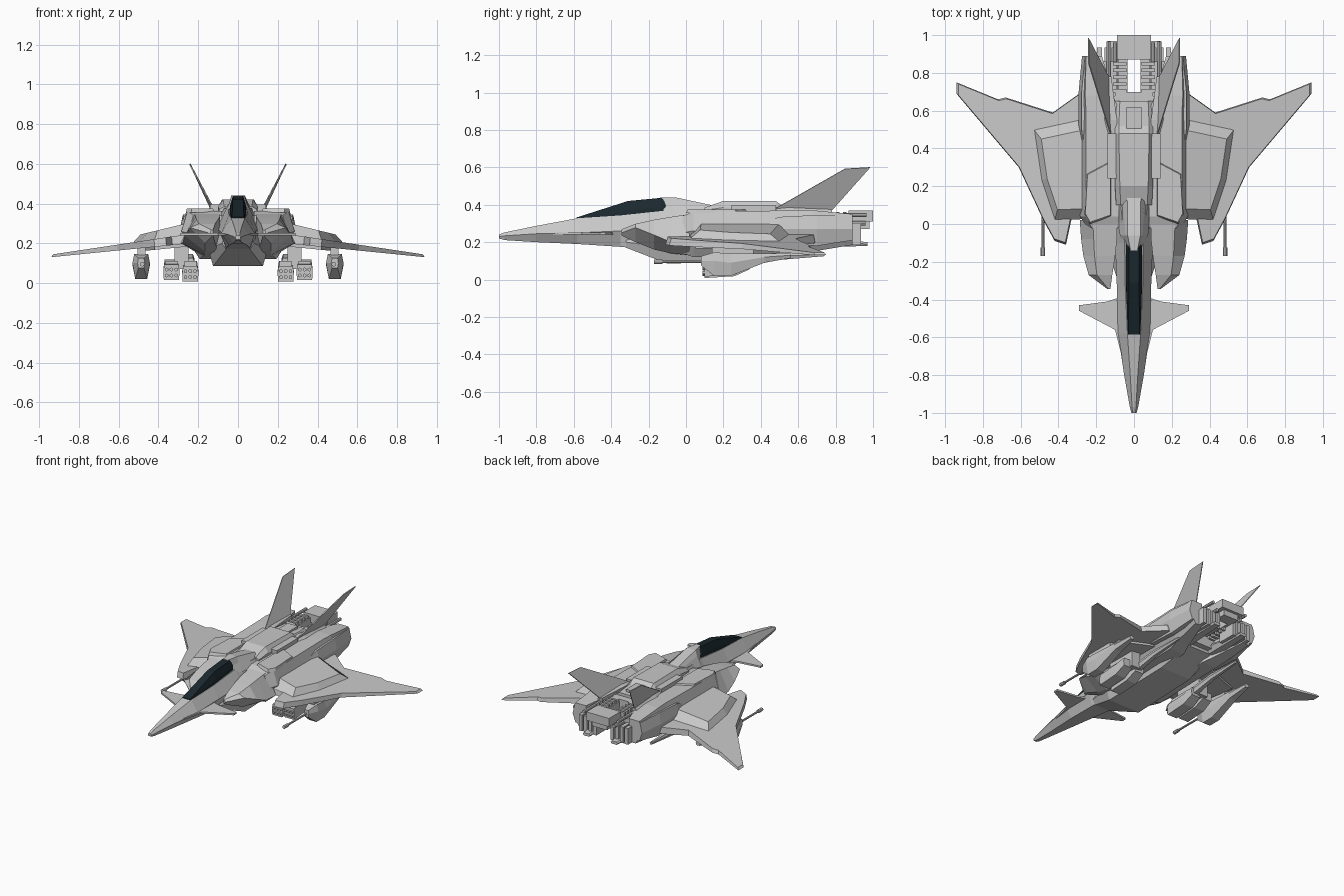
import bpy
import bmesh
import math
from mathutils import Matrix, Vector

default_cube = bpy.data.objects.get("Cube")
if default_cube:
    bpy.data.objects.remove(default_cube, do_unlink=True)


def make_material(name, colour):
    material = bpy.data.materials.new(name)
    material.use_nodes = True
    material.diffuse_color = colour
    shader = material.node_tree.nodes["Principled BSDF"]
    shader.inputs["Base Color"].default_value = colour
    shader.inputs["Roughness"].default_value = 0.6
    return material


HULL_GREY = make_material("hull grey", (0.58, 0.58, 0.58, 1))
CANOPY_GLASS = make_material("dark canopy glass", (0.011, 0.022, 0.028, 1))


def finish(name, bm, mirror=False, material=HULL_GREY):
    """Turn a bmesh into a flat shaded object, optionally mirrored over x."""
    bmesh.ops.recalc_face_normals(bm, faces=bm.faces)
    mesh = bpy.data.meshes.new(name)
    bm.to_mesh(mesh)
    bm.free()
    mesh.materials.append(material)
    part = bpy.data.objects.new(name, mesh)
    bpy.context.scene.collection.objects.link(part)
    if mirror:
        modifier = part.modifiers.new("mirror", 'MIRROR')
        modifier.use_mirror_merge = False
    return part


def loft(name, rings, mirror=False, material=HULL_GREY):
    """Skin a list of equal sized point rings and cap both ends."""
    bm = bmesh.new()
    loops = [[bm.verts.new(point) for point in ring] for ring in rings]
    for near, far in zip(loops, loops[1:]):
        for i in range(len(near)):
            j = (i + 1) % len(near)
            bm.faces.new((near[i], near[j], far[j], far[i]))
    bm.faces.new(loops[0])
    bm.faces.new(loops[-1])
    return finish(name, bm, mirror, material)


def hex_body(name, rows, centre=0.0, mirror=False, material=HULL_GREY):
    """Rows hold y, then height and half width of the top, middle and bottom."""
    rings = []
    for y, top, top_w, mid, mid_w, low, low_w in rows:
        half = [(top_w, top), (mid_w, mid), (low_w, low)]
        ring = [(centre + x, y, z) for x, z in half]
        ring += [(centre - x, y, z) for x, z in reversed(half)]
        rings.append(ring)
    return loft(name, rings, mirror, material)


def side_body(name, rows, top_cut, low_cut):
    """Mirrored bodies; rows hold y, inner x, outer x, low, middle, top z."""
    rings = []
    for y, inner, outer, low, mid, top in rows:
        width = outer - inner
        rings.append([(inner, y, low), (outer - width * low_cut, y, low),
                      (outer, y, mid), (outer - width * top_cut, y, top),
                      (inner, y, top)])
    return loft(name, rings, True)


def slab(name, outline, low, high, shrink=1.0):
    """Mirrored plan outline between two height functions of x."""
    cx = sum(p[0] for p in outline) / len(outline)
    cy = sum(p[1] for p in outline) / len(outline)
    upper = [(cx + (x - cx) * shrink, cy + (y - cy) * shrink) for x, y in outline]
    return loft(name, [[(x, y, low(x)) for x, y in outline],
                       [(x, y, high(x)) for x, y in upper]], True)


def box(name, xs, ys, zs, mirror=True):
    rings = [[(xs[0], y, zs[0]), (xs[1], y, zs[0]),
              (xs[1], y, zs[1]), (xs[0], y, zs[1])] for y in ys]
    return loft(name, rings, mirror)


def rod(name, x, z, start, end, radius, sides=8):
    bm = bmesh.new()
    place = Matrix.Translation((x, (start + end) / 2, z))
    bmesh.ops.create_cone(bm, cap_ends=True, segments=sides, radius1=radius,
                          radius2=radius, depth=end - start,
                          matrix=place @ Matrix.Rotation(math.pi / 2, 4, 'X'))
    return finish(name, bm, True)


# Central fuselage: needle nose, cockpit section, dorsal deck and keel
hex_body("nose_fuselage", [
    (-1, .24, .008, .23, .014, .22, .01),
    (-.97, .252, .01, .234, .022, .211, .012),
    (-.8, .287, .02, .245, .052, .2, .025),
    (-.58, .328, .035, .25, .085, .19, .045),
    (-.35, .343, .046, .26, .09, .175, .06),
    (-.1, .37, .05, .27, .1, .15, .08),
    (.2, .38, .08, .28, .11, .15, .08)])
hex_body("canopy", [
    (-.585, .332, .03, .328, .034, .31, .034),
    (-.31, .42, .026, .37, .04, .33, .045),
    (-.13, .437, .026, .39, .04, .35, .045),
    (-.1, .4, .03, .38, .04, .355, .045)], material=CANOPY_GLASS)
hex_body("canopy_fairing", [
    (-.14, .439, .018, .39, .03, .34, .04),
    (-.06, .44, .034, .4, .045, .34, .075),
    (.15, .395, .036, .385, .06, .34, .09)])
hex_body("dorsal_deck", [
    (.1, .385, .07, .37, .095, .25, .1),
    (.2, .42, .075, .385, .1, .25, .1),
    (.48, .42, .08, .385, .1, .25, .1),
    (.52, .39, .08, .38, .1, .25, .1),
    (.65, .38, .075, .35, .11, .22, .1)])
hex_body("keel", [
    (-.32, .25, .06, .2, .08, .17, .06),
    (-.1, .25, .1, .17, .15, .085, .125),
    (.42, .25, .1, .17, .15, .1, .12),
    (.66, .25, .1, .2, .13, .17, .09)])
box("deck_shoulder", (.08, .14), (.24, .48), (.32, .395))
box("deck_spine_plate", (-.04, .04), (.5, .62), (.36, .4), mirror=False)

# Air intakes with raked mouths, and engine nacelles beside the fuselage
side_body("intake", [
    (-.345, .125, .14, .235, .25, .268),
    (-.27, .115, .24, .2, .278, .298),
    (-.17, .1, .268, .16, .238, .32),
    (-.08, .09, .28, .14, .2, .335),
    (.02, .09, .287, .13, .2, .35)], .35, .6)
side_body("nacelle", [
    (-.02, .08, .25, .14, .25, .34),
    (.04, .08, .285, .12, .26, .362),
    (.6, .08, .285, .135, .26, .37),
    (.68, .11, .285, .15, .26, .37),
    (.89, .17, .268, .185, .26, .35)], .15, .45)
side_body("nacelle_side_fairing", [
    (.36, .24, .27, .23, .26, .29),
    (.5, .24, .293, .19, .27, .335),
    (.7, .24, .293, .18, .27, .345),
    (.89, .22, .275, .21, .27, .34)], .3, .4)
slab("nacelle_top_plate", [(.12, .34), (.25, .27), (.262, .05), (.235, .0), (.12, .04)],
     lambda x: .355, lambda x: .375, .93)

# Wings with bevelled edges and raised root pads
slab("wing", [(.2, .02), (.33, .03), (.36, -.11), (.42, -.09), (.48, .02), (.61, .3),
              (.94, .69), (.94, .75), (.72, .66), (.68, .67), (.43, .59), (.29, .69),
              (.2, .69)],
     lambda x: .13 + .1 * (.94 - x), lambda x: .143 + .15 * (.94 - x), .975)
slab("wing_root_pad", [(.16, .03), (.42, .02), (.49, .23), (.53, .5), (.16, .58)],
     lambda x: .14 + .15 * (.94 - x), lambda x: .295 - .24 * (x - .28), .78)
slab("wing_under_pad", [(.2, .06), (.42, .05), (.48, .42), (.2, .5)],
     lambda x: .115 + .1 * (.94 - x), lambda x: .14 + .1 * (.94 - x))
slab("canard", [(.05, -.38), (.14, -.41), (.29, -.43), (.29, -.46), (.1, -.56), (.05, -.76)],
     lambda x: .24, lambda x: .252)

# Outward canted tail fins, made as thin swept plates
fin_side = [(.12, .46, .37), (.24, .85, .592), (.242, .985, .6), (.135, .78, .37)]
thickness = Vector((.009, 0, -.004))
loft("tail_fin", [[Vector(p) + thickness * s for p in fin_side] for s in (-.3, .3)], True)
side_body("tail_fin_root", [
    (.42, .09, .13, .34, .36, .375),
    (.55, .09, .155, .34, .37, .385),
    (.78, .12, .155, .32, .36, .375)], .3, .1)

# Folded thruster machinery, open down the middle
box("tail_bridge", (-.09, .09), (.87, 1), (.31, .37), mirror=False)
box("tail_bridge_step", (-.06, .06), (.9, .98), (.27, .32), mirror=False)
box("thruster_rail", (.035, .085), (.62, .9), (.27, .345))
box("thruster_block", (.09, .19), (.62, .86), (.2, .33))
box("thruster_root", (-.1, .1), (.58, .7), (.19, .36), mirror=False)
rod("thruster_piston", .135, .345, .64, .965, .011)
rod("thruster_lower_piston", .1, .3, .7, .96, .012)
for step in range(6):
    y = .66 + step * .036
    box("thruster_rib", (.04, .11), (y, y + .018), (.25, .36))
for step in range(4):
    x = .055 + step * .038
    box("nozzle_petal", (x, x + .026), (.8, .935), (.185, .3))
hex_body("nozzle_toe", [
    (.66, .23, .04, .21, .05, .17, .03),
    (.97, .2, .02, .19, .03, .18, .02)], .11, True)

# Outer gun pods hanging under the wings
box("gun_pylon", (.465, .505), (.14, .36), (.1, .19))
hex_body("gun_pod", [
    (.08, .125, .014, .1, .018, .075, .014),
    (.15, .145, .035, .1, .044, .02, .03),
    (.24, .14, .035, .09, .044, .02, .03),
    (.42, .14, .025, .12, .035, .09, .025),
    (.56, .14, .012, .13, .018, .115, .012)], .487, True)
rod("gun_barrel", .482, .095, -.16, .1, .007)
rod("gun_muzzle", .482, .095, -.17, -.125, .012)

# Inner paired missile launchers with tube ends
box("launcher_pylon", (.25, .32), (.14, .36), (.07, .21))
for x, lift in ((.24, 0), (.335, .008)):
    hex_body("launcher_box", [
        (.1, .085 + lift, .036, .05 + lift, .041, .008 + lift, .038),
        (.26, .095 + lift, .036, .06 + lift, .041, .018 + lift, .038),
        (.34, .11 + lift, .034, .08 + lift, .038, .055 + lift, .034)], x, True)
    box("launcher_lid", (x - .03, x + .03), (.13, .3), (.08, .112))
    for column in (-1, 0, 1):
        for row in (0, 1):
            rod("launch_tube", x + column * .024, .03 + lift + row * .03,
                .088, .12, .01, 6)
hex_body("launcher_arm", [
    (.32, .125, .014, .1, .024, .07, .016),
    (.5, .145, .014, .125, .02, .105, .012),
    (.74, .142, .006, .135, .01, .125, .006)], .24, True)
